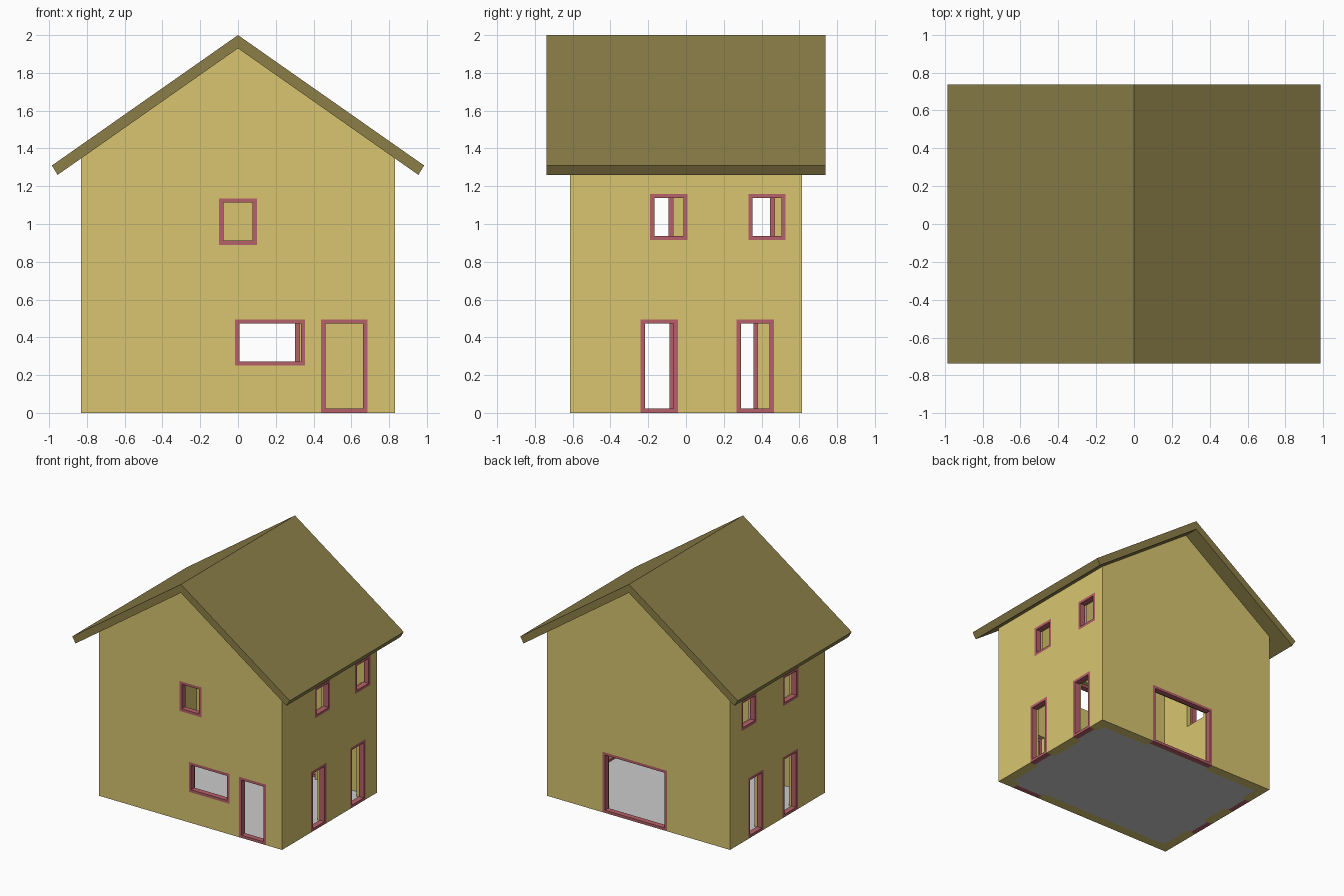
import bpy, bmesh
from mathutils import Matrix, Vector

if "Cube" in bpy.data.objects:
    bpy.data.objects.remove(bpy.data.objects["Cube"])

HX, HY = 0.83, 0.615      # half footprint of the walls
T = 0.08                  # wall thickness
FW, FD = 0.022, 0.045     # frame width and depth


def material(name, rgb):
    m = bpy.data.materials.new(name)
    m.diffuse_color = (*rgb, 1)
    m.use_nodes = True
    m.node_tree.nodes["Principled BSDF"].inputs["Base Color"].default_value = m.diffuse_color
    return m


WALL = material("wall_yellow", (0.69, 0.56, 0.16))
ROOF = material("roof_olive", (0.26, 0.21, 0.065))
FRAME = material("frame_red", (0.46, 0.12, 0.14))


def make(name, bm, mat=None):
    bmesh.ops.recalc_face_normals(bm, faces=bm.faces)
    me = bpy.data.meshes.new(name)
    bm.to_mesh(me)
    bm.free()
    ob = bpy.data.objects.new(name, me)
    bpy.context.collection.objects.link(ob)
    if mat:
        me.materials.append(mat)
    return ob


def add_box(bm, lo, hi):
    lo, hi = Vector(lo), Vector(hi)
    m = Matrix.Translation((lo + hi) / 2) @ Matrix.Diagonal((*(hi - lo), 1))
    bmesh.ops.create_cube(bm, size=1, matrix=m)


def prism(name, profile, half_depth, mat):
    """Extrude an x-z profile along y."""
    bm = bmesh.new()
    f = bm.faces.new([bm.verts.new((x, -half_depth, z)) for x, z in profile])
    ext = bmesh.ops.extrude_face_region(bm, geom=[f])
    verts = [v for v in ext["geom"] if isinstance(v, bmesh.types.BMVert)]
    bmesh.ops.translate(bm, verts=verts, vec=(0, 2 * half_depth, 0))
    return make(name, bm, mat)


def wall_box(bm, side, a0, a1, d0, d1, z0, z1):
    """Box in wall coordinates: a along the wall, d = depth inward from its face."""
    axis, sign = side
    face = HX if axis == "x" else HY
    p, q = sorted((sign * (face - d0), sign * (face - d1)))
    if axis == "x":
        add_box(bm, (p, a0, z0), (q, a1, z1))
    else:
        add_box(bm, (a0, p, z0), (a1, q, z1))


# openings: name, wall, start, end, bottom, top
FRONT, BACK, RIGHT, LEFT = ("y", -1), ("y", 1), ("x", 1), ("x", -1)
openings = [
    ("front_upper_window", FRONT, -0.10, 0.10, 0.89, 1.135),
    ("front_lower_window", FRONT, -0.015, 0.355, 0.25, 0.495),
    ("front_door", FRONT, 0.44, 0.685, 0, 0.495),
    ("back_patio_door", BACK, -0.26, 0.325, 0, 0.495),
]
for label, side, doors, windows in (
        ("right", RIGHT, (-0.24, 0.268), (-0.19, 0.33)),
        ("left", LEFT, (-0.262, 0.182), (-0.268, 0.27))):
    for i, a in enumerate(doors):
        openings.append((f"{label}_door_{i + 1}", side, a, a + 0.197, 0, 0.495))
    for i, a in enumerate(windows):
        openings.append((f"{label}_window_{i + 1}", side, a, a + 0.198, 0.915, 1.16))

# hollow gabled walls
walls = prism("walls", [(-HX, 0), (HX, 0), (HX, 1.348), (0, 1.93), (-HX, 1.348)], HY, WALL)
room, holes = bmesh.new(), bmesh.new()
add_box(room, (T - HX, T - HY, -0.1), (HX - T, HY - T, 3))
for _, side, a0, a1, z0, z1 in openings:
    wall_box(holes, side, a0, a1, -0.05, T + 0.05, z0 if z0 > 0 else -0.05, z1)
bpy.context.view_layer.objects.active = walls
for bm in (room, holes):
    cutter = make("cutter", bm)
    cutter.hide_render = True
    mod = walls.modifiers.new("cut", "BOOLEAN")
    mod.operation, mod.solver, mod.object = "DIFFERENCE", "EXACT", cutter
    bpy.ops.object.modifier_apply(modifier=mod.name)
    bpy.data.objects.remove(cutter)

# door and window frames
for name, side, a0, a1, z0, z1 in openings:
    bm = bmesh.new()
    for z in (z0, z1 - FW):
        wall_box(bm, side, a0, a1, 0, FD, z, z + FW)
    for a in (a0, a1 - FW):
        wall_box(bm, side, a, a + FW, 0, FD, z0 + FW, z1 - FW)
    make(name + "_frame", bm, FRAME)

# roof slabs
prism("roof", [(0, 2), (0.985, 1.31), (0.955, 1.26), (0, 1.93),
               (-0.955, 1.26), (-0.985, 1.31)], 0.738, ROOF)

# ground floor
bm = bmesh.new()
add_box(bm, (T - HX, T - HY, 0), (HX - T, HY - T, 0.004))
for _, side, a0, a1, z0, z1 in openings:
    if z0 == 0:
        wall_box(bm, side, a0, a1, FD, T, 0, 0.004)
make("floor", bm)
